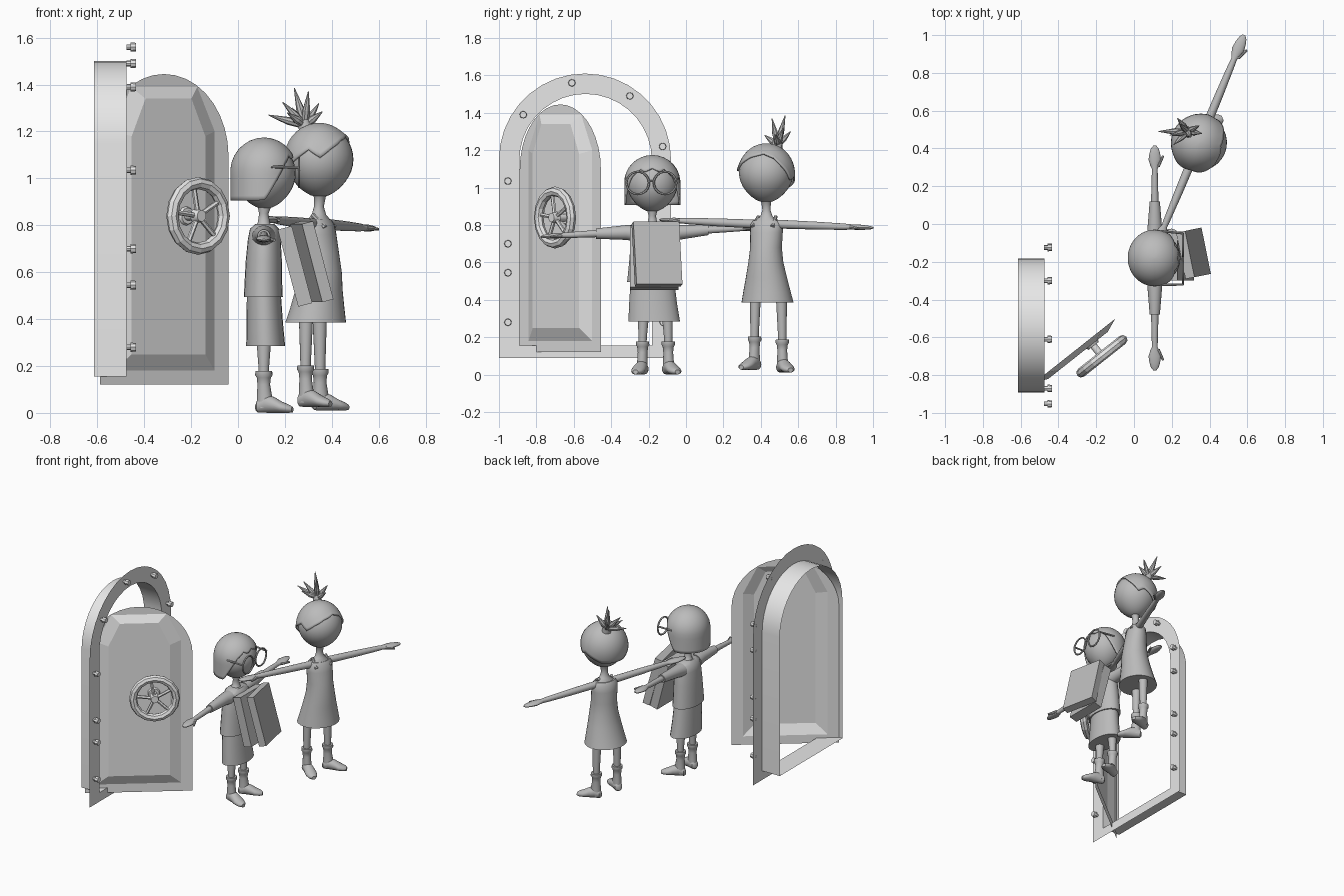
import bpy, bmesh, math
from mathutils import Matrix, Vector

if "Cube" in bpy.data.objects:
    bpy.data.objects.remove(bpy.data.objects["Cube"])

def material(name, v):
    m = bpy.data.materials.new(name)
    m.diffuse_color = (v, v, v, 1)
    m.use_nodes = True
    m.node_tree.nodes["Principled BSDF"].inputs["Base Color"].default_value = m.diffuse_color
    return m

LIGHT = material("light grey", 0.8)
MID = material("mid grey", 0.5)
I = Matrix.Identity(4)
T = lambda *p: Matrix.Translation(p)
RZ = lambda a: Matrix.Rotation(a, 4, 'Z')

def finish(name, bm, mat, M=I, angle=40, normals=True):
    if normals:
        bmesh.ops.recalc_face_normals(bm, faces=bm.faces)
    bm.transform(M)
    me = bpy.data.meshes.new(name)
    bm.to_mesh(me)
    bm.free()
    me.materials.append(mat)
    if angle:
        for p in me.polygons:
            p.use_smooth = True
        me.set_sharp_from_angle(angle=math.radians(angle))
    ob = bpy.data.objects.new(name, me)
    bpy.context.scene.collection.objects.link(ob)
    return ob

def skin(bm, rings, closed=True, caps=True):
    vs = [[bm.verts.new(p) for p in r] for r in rings]
    n = len(vs[0])
    for a, b in zip(vs, vs[1:]):
        for i in range(n if closed else n - 1):
            j = (i + 1) % n
            bm.faces.new((a[i], a[j], b[j], b[i]))
    if caps:
        bm.faces.new(vs[0])
        bm.faces.new(vs[-1])
    return vs

def loft(name, axis, secs, M=I, n=18, mat=MID):
    """Sections are (t, centre a, centre b, radius a, radius b) along an axis."""
    bm, rings = bmesh.new(), []
    for t, a, b, ra, rb in secs:
        ring = []
        for i in range(n):
            w = 2 * math.pi * i / n
            p, q = a + ra * math.cos(w), b + rb * math.sin(w)
            ring.append({'x': (t, p, q), 'y': (p, t, q), 'z': (p, q, t)}[axis])
        rings.append(ring)
    skin(bm, rings)
    return finish(name, bm, mat, M)

def rod(name, p, q, r1, r2, M=I, n=8, mat=MID):
    p, q = Vector(p), Vector(q)
    bm = bmesh.new()
    bmesh.ops.create_cone(bm, cap_ends=True, segments=n, radius1=r1, radius2=r2, depth=(q - p).length)
    R = (q - p).to_track_quat('Z', 'Y').to_matrix().to_4x4()
    return finish(name, bm, mat, M @ Matrix.Translation((p + q) / 2) @ R)

def ring(name, R, r, M, n, k, mat, angle=40):
    """Torus around local z."""
    bm = bmesh.new()
    rings = [[((R + r * math.cos(2 * math.pi * j / k)) * math.cos(2 * math.pi * i / n),
               (R + r * math.cos(2 * math.pi * j / k)) * math.sin(2 * math.pi * i / n),
               r * math.sin(2 * math.pi * j / k)) for j in range(k)] for i in range(n)]
    vs = skin(bm, rings, caps=False)
    for j in range(k):
        bm.faces.new((vs[-1][j], vs[-1][(j + 1) % k], vs[0][(j + 1) % k], vs[0][j]))
    return finish(name, bm, mat, M, angle)

def box(name, size, M, mat=MID):
    bm = bmesh.new()
    bmesh.ops.create_cube(bm, size=1, matrix=Matrix.Diagonal((*size, 1)))
    return finish(name, bm, mat, M, 0)

def arch(c, r, zb, zs, n=18):
    arc = [(c - r * math.cos(math.pi * i / n), zs + r * math.sin(math.pi * i / n)) for i in range(n + 1)]
    return [(c - r, zb)] + arc + [(c + r, zb)]

# Door frame: flat flange and tube through the wall
inner, outer = arch(-.537, .354, .155, 1.147), arch(-.54, .46, .09, 1.15)
bm = bmesh.new()
skin(bm, [[(-.475, y, z) for y, z in outer], [(-.475, y, z) for y, z in inner],
          [(-.615, y, z) for y, z in inner]], caps=False)
finish("door_frame", bm, LIGHT, angle=30)

# Bolts: neck and head
bolts = [(s, z) for s in (-.952, -.122) for z in (.28, .545, .70, 1.035)]
bolts += [(-.87, 1.39), (-.61, 1.56), (-.30, 1.49), (-.125, 1.22)]
for y, z in bolts:
    rod("bolt_neck", (-.476, y, z), (-.455, y, z), .012, .012, mat=LIGHT)
    rod("bolt_head", (-.458, y, z), (-.434, y, z), .02, .018, mat=LIGHT)

# Open door: arched sheet with a raised panel, local front is -y
D = T(-.315, -.672, 0) @ RZ(.669)
def panel(w, c, zb, z1, z2):
    return [(-w, zb), (-w, z1), (-c, z2), (c, z2), (w, z1), (w, zb)]
bm = bmesh.new()
rim = [bm.verts.new((u, 0, z)) for u, z in arch(0, .35, .12, 1.095)]
low = [bm.verts.new((u, 0, z)) for u, z in panel(.275, .18, .18, 1.2, 1.39)]
top = [bm.verts.new((u, -.03, z)) for u, z in panel(.2, .125, .25, 1.18, 1.34)]
edges = [bm.edges.new((l[i], l[(i + 1) % len(l)])) for l in (rim, low) for i in range(len(l))]
bmesh.ops.triangle_fill(bm, edges=edges, use_beauty=True, normal=(0, -1, 0))
for i in range(6):
    j = (i + 1) % 6
    bm.faces.new((low[i], low[j], top[j], top[i]))
bm.faces.new(top)
finish("door", bm, LIGHT, D, 0)

# Hand wheel with hub, stem and spokes
W = D @ T(.096, -.112, .84) @ Matrix.Rotation(math.pi / 2, 4, 'X')
ring("wheel_rim", .14, .026, W, 16, 8, LIGHT, 0)
rod("wheel_stem", (0, 0, -.09), (0, 0, .02), .02, .02, W, 10, LIGHT)
rod("wheel_hub", (0, 0, -.015), (0, 0, .025), .032, .025, W, 10, LIGHT)
rod("wheel_base", (0, 0, -.09), (0, 0, -.07), .045, .035, W, 10, LIGHT)
for i in range(5):
    a = 2 * math.pi * i / 5 + .5
    rod("wheel_spoke", (0, 0, 0), (.13 * math.cos(a), .13 * math.sin(a), 0), .011, .011, W, 6, LIGHT)

# Shared body parts; a figure faces local +x
def head(M, zc, rx, ry, up, down):
    secs = []
    for i in range(1, 20):
        a = math.pi * i / 20
        s, c = math.sin(a), -math.cos(a)
        k = s * (1 - .16 * max(0, -c) ** 2) + .001
        secs.append((zc + c * (up if c > 0 else down), .004, 0, rx * k, ry * k))
    loft("head", 'z', secs, M, 28)

def arm(M, s, z0, z1, r, shoulder, tip):
    z = lambda t: z0 + (z1 - z0) * t
    ys = [(0, r), (.4, r * .9), (.70, r * .72), (.75, .015)]
    span = tip - shoulder
    secs = [(s * (shoulder + span * t), 0, z(t), q, q) for t, q in ys]
    secs += [(s * (shoulder + span * t), 0, z(t), a, b) for t, a, b in
             ((.79, .024, .014), (.85, .033, .015), (.92, .028, .012), (.97, .02, .009), (1, .008, .004))]
    loft("arm", 'y', secs, M, 14)
    y = shoulder + span * .78
    rod("thumb", (.015, s * y, z(.8)), (.045, s * (y + .055), z(.9) - .004), .012, .006, M)

def leg(M, s, spread, back, top, out, z):
    L = M @ T(back, s * spread, z)
    loft("leg", 'z', [(.12, 0, 0, .02, .02), (.2, 0, 0, .023, .023), (top, 0, -s * .005, .032, .03)], L)
    B = L @ RZ(out)
    loft("boot_shaft", 'z', [(.02, 0, 0, .03, .028), (.07, .003, 0, .033, .028), (.12, 0, 0, .027, .026),
                             (.15, 0, 0, .03, .03), (.16, 0, 0, .037, .036), (.178, 0, 0, .036, .035)], B)
    loft("boot_foot", 'x', [(-.035, 0, .024, .012, .014), (-.025, 0, .03, .026, .029), (.01, 0, .04, .031, .04),
                            (.045, 0, .034, .035, .034), (.08, 0, .024, .038, .024), (.11, 0, .018, .03, .018),
                            (.128, 0, .014, .014, .012)], B)

def hair(M, zc, rx, ry, rz, low, bob, flare=0):
    """Shell of columns from crown to a lower edge that depends on azimuth in degrees."""
    bm, rings, n, k = bmesh.new(), [], 72, 12
    for j in range(k + 1):
        row = []
        for i in range(n):
            w = 2 * math.pi * i / n
            zl = low((math.degrees(w) + 180) % 360 - 180)
            a1 = math.acos(max(-1, min(1, (zl - zc) / rz)))
            a = max(.03, a1 * j / k)
            z = zc + rz * math.cos(a)
            q = 1 if bob and a > math.pi / 2 else math.sin(a)
            q += flare * (j / k) ** 6
            row.append((q * rx * math.cos(w), q * ry * math.sin(w), z))
        rings.append(row)
    vs = skin(bm, rings, caps=False)
    bm.faces.new(vs[0])
    ob = finish("hair", bm, MID, M)
    mod = ob.modifiers.new("thickness", 'SOLIDIFY')
    mod.thickness, mod.offset = .01, -1

def curve(points):
    """Piecewise linear function through (x, y) points."""
    def f(x):
        for (a, p), (b, q) in zip(points, points[1:]):
            if a <= x <= b:
                return p + (q - p) * (x - a) / (b - a)
        return points[-1][1]
    return f

# Figure with glasses
A = T(.11, -.18, 0)
head(A, 1.02, .132, .135, .14, .15)
loft("neck", 'z', [(.78, 0, 0, .05, .06), (.81, 0, 0, .026, .026), (.85, 0, 0, .02, .02), (.9, .005, 0, .035, .035)], A)
loft("shirt", 'z', [(.495, -.002, 0, .083, .135), (.56, -.002, 0, .08, .128), (.65, 0, 0, .077, .12),
                    (.74, .002, 0, .07, .112), (.785, .003, 0, .062, .10), (.805, .004, 0, .04, .065)], A, 24)
loft("skirt", 'z', [(.285, .008, .01, .083, .138), (.38, .004, .004, .078, .128), (.52, 0, 0, .072, .115)], A, 24)
for s, z in ((-1, .738), (1, .787)):
    arm(A, s, .765, z, .022, .10, .595)
    loft("sleeve", 'y', [(s * .08, 0, .755, .05, .045), (s * .14, 0, .76, .04, .04),
                         (s * .30, 0, .765 + (z - .765) * .4, .027, .028)], A)
leg(A, -1, .052, 0, .32, -.3, 0)
leg(A, 1, .085, 0, .32, .4, 0)
low1 = curve([(0, 1.105), (18, 1.085), (30, 1.10), (50, 1.06), (60, 1.02), (72, .97), (88, .907), (180, .905)])
hair(A, 1.028, .143, .15, .146, lambda a: low1(abs(a)), True)

# Glasses
for s in (-1, 1):
    ring("glasses_ring", .06, .006, A @ T(.15, s * .073 - .005, 1.025) @ Matrix.Rotation(math.pi / 2, 4, 'Y'), 24, 6, MID)
    rod("glasses_temple", (.152, s * .135 - .005, 1.045), (.03, s * .143, 1.05), .006, .006, A)
rod("glasses_bridge", (.15, -.02, 1.035), (.15, .01, 1.035), .006, .006, A)

# Half-open book: two tilted slabs hinged on the +y side
tilt = Matrix.Rotation(-.26, 4, 'Y')
box("book_back", (.062, .26, .34), T(.243, -.17, .625) @ tilt)
box("book_front", (.05, .25, .345), T(.315, -.155, .645) @ RZ(.2) @ tilt)

# Taller figure with tufted hair
B = T(.345, .43, 0) @ RZ(-.395)
head(B, 1.08, .143, .146, .148, .16)
loft("neck", 'z', [(.77, 0, 0, .055, .085), (.82, 0, 0, .05, .07), (.845, 0, 0, .03, .034), (.88, 0, 0, .021, .022),
                   (.92, .004, 0, .025, .026), (.95, .005, 0, .045, .045)], B)
loft("dress", 'z', [(.385, -.015, 0, .128, .142), (.44, -.008, 0, .115, .13), (.52, .0, 0, .1, .112),
                    (.6, .008, 0, .09, .095), (.68, .006, 0, .08, .086), (.76, 0, 0, .072, .09),
                    (.805, -.002, 0, .063, .09), (.825, -.002, 0, .05, .075)], B, 24)
for s, z in ((-1, .828), (1, .785)):
    rod("dress_strap", (.05, s * .055, .79), (-.01, s * .05, .845), .012, .01, B)
    arm(B, s, .805, z, .024, .06, .618)
leg(B, -1, .08, -.028, .42, -.2, .025)
leg(B, 1, .08, -.028, .42, .75, .01)
low2 = curve([(-180, 1.0), (-140, 1.0), (-115, 1.07), (-85, 1.125), (-65, 1.09), (-45, 1.13), (-20, 1.165),
              (15, 1.185), (40, 1.16), (65, 1.09), (80, 1.04), (95, 1.06), (140, 1.0), (180, 1.0)])
hair(B, 1.08, .148, .151, .157, low2, False, .05)

# Tuft of hair spikes
tips = [(.13, .49, 1.27), (.19, .47, 1.325), (.24, .53, 1.385), (.30, .46, 1.37), (.345, .52, 1.32),
        (.36, .48, 1.285), (.23, .56, 1.30), (.21, .42, 1.28)]
root = Vector((.285, .49, 1.225))
for t in tips:
    mid = root.lerp(Vector(t), .45)
    rod("hair_spike_base", root, mid, .014, .017)
    rod("hair_spike_tip", mid, t, .017, .002)
rod("hair_tie", (.29, .485, 1.205), (.28, .49, 1.245), .03, .026, n=12)
